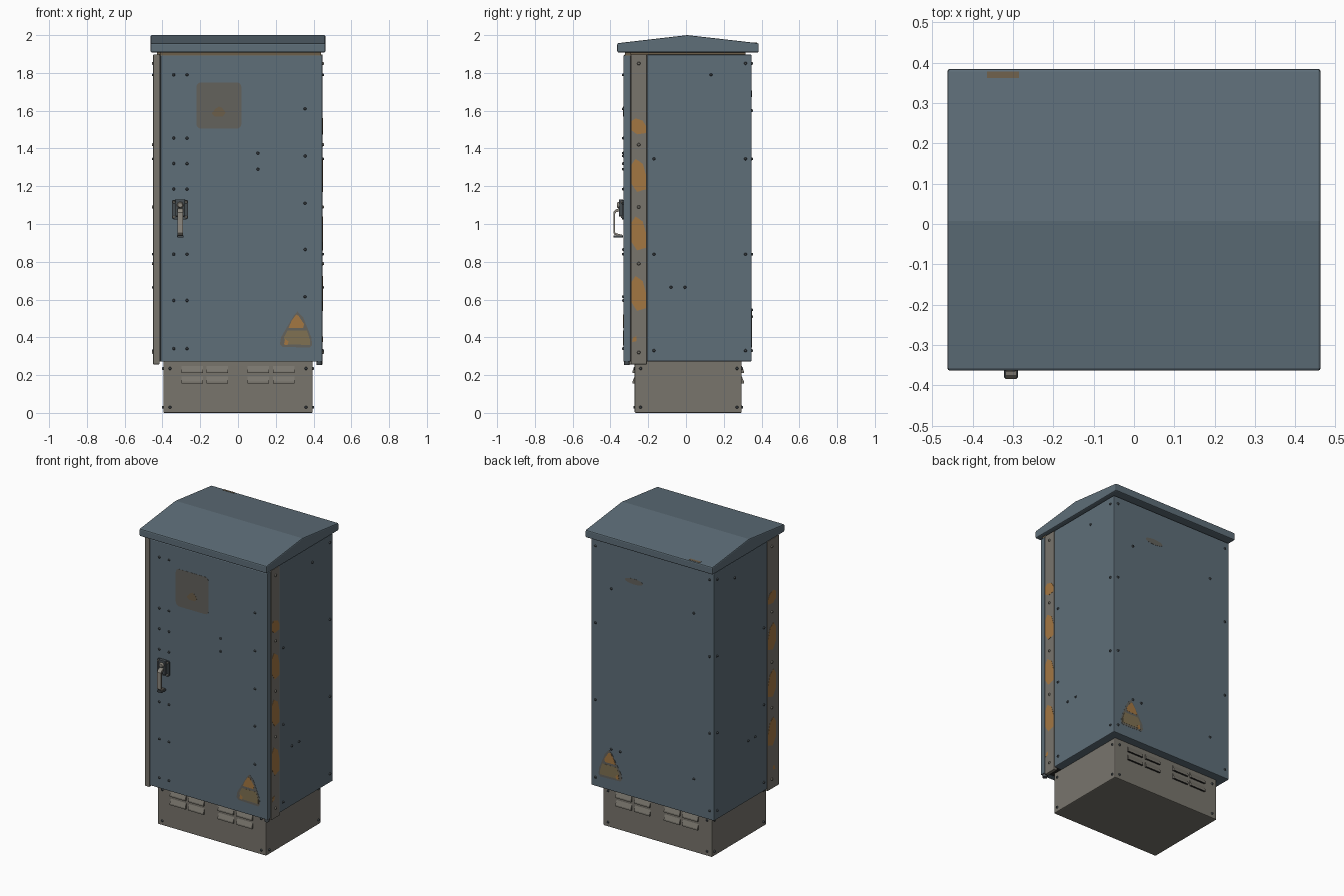
import bpy, bmesh, math
from mathutils import Vector, Matrix

if "Cube" in bpy.data.objects:
    bpy.data.objects.remove(bpy.data.objects["Cube"])


def mat(name, r, g, b):
    m = bpy.data.materials.new(name)
    m.diffuse_color = (r, g, b, 1)
    m.use_nodes = True
    m.node_tree.nodes["Principled BSDF"].inputs["Base Color"].default_value = m.diffuse_color
    return m


BLUE = mat("slate blue paint", .112, .156, .190)
GREY = mat("warm grey metal", .190, .178, .152)
ORANGE = mat("rust orange", .370, .185, .055)
TAN = mat("worn tan", .215, .165, .085)
FADED = mat("faded brown grey", .125, .122, .108)
BROWN = mat("dull brown", .150, .112, .068)
STEEL = mat("handle steel", .270, .250, .215)
DARK = mat("dark steel", .060, .072, .080)
SEAL = mat("black seal", .022, .022, .022)


def finish(name, bm, *mats, bevel=0, smooth=False):
    bmesh.ops.recalc_face_normals(bm, faces=bm.faces[:])
    me = bpy.data.meshes.new(name)
    bm.to_mesh(me)
    bm.free()
    ob = bpy.data.objects.new(name, me)
    bpy.context.collection.objects.link(ob)
    for m in mats:
        me.materials.append(m)
    if bevel:
        b = ob.modifiers.new("edge", 'BEVEL')
        b.width, b.segments, b.limit_method = bevel, 2, 'ANGLE'
        b.angle_limit = math.radians(40)
    if smooth:
        bpy.ops.object.select_all(action='DESELECT')
        ob.select_set(True)
        bpy.context.view_layer.objects.active = ob
        bpy.ops.object.shade_smooth_by_angle(angle=math.radians(35))
    return ob


def add_prism(bm, pts, axis, a, b):
    """Extrude a 2D outline along x (points are y,z) or y (points are x,z)."""
    place = (lambda p, t: (t, p[0], p[1])) if axis == 'x' else (lambda p, t: (p[0], t, p[1]))
    va = [bm.verts.new(place(p, a)) for p in pts]
    vb = [bm.verts.new(place(p, b)) for p in pts]
    n = len(pts)
    faces = [bm.faces.new(va), bm.faces.new(vb[::-1])]
    for i in range(n):
        j = (i + 1) % n
        faces.append(bm.faces.new((va[j], va[i], vb[i], vb[j])))
    return faces


def prism(name, pts, axis, a, b, m, bevel=0):
    bm = bmesh.new()
    add_prism(bm, pts, axis, a, b)
    return finish(name, bm, m, bevel=bevel)


def box(name, x0, x1, y0, y1, z0, z1, m, bevel=0):
    return prism(name, [(x0, z0), (x1, z0), (x1, z1), (x0, z1)], 'y', y0, y1, m, bevel)


def rounded(x0, x1, z0, z1, r, n=4):
    pts = []
    for k, (cx, cz) in enumerate([(x1 - r, z1 - r), (x0 + r, z1 - r), (x0 + r, z0 + r), (x1 - r, z0 + r)]):
        for i in range(n + 1):
            t = math.pi / 2 * (k + i / n)
            pts.append((cx + r * math.cos(t), cz + r * math.sin(t)))
    return pts


def studs(name, spots, normal, m, r=.008, h=.007, sides=10):
    bm = bmesh.new()
    nrm = Vector(normal)
    rot = nrm.to_track_quat('Z', 'Y').to_matrix().to_4x4()
    for p in spots:
        bmesh.ops.create_cone(bm, cap_ends=True, segments=sides, radius1=r, radius2=r * .65, depth=h,
                              matrix=Matrix.Translation(Vector(p) + nrm * h / 2) @ rot)
    return finish(name, bm, m, smooth=True)


# Plinth
PX, PY0, PY1 = .395, -.272, .295
box("plinth", -PX, PX, PY0, PY1, 0, .275, GREY, .006)
bm = bmesh.new()
for y, s in ((PY0, -1), (PY1, 1)):
    for zb in (.155, .21):
        for x in (-.298, -.166, .05, .186):
            prof = [(y - s * .002, zb + .042), (y + s * .012, zb + .010), (y + s * .012, zb), (y - s * .002, zb)]
            fs = add_prism(bm, prof, 'x', x, x + .113)
            for f in fs:
                if max(v.co.z for v in f.verts) < zb + .001:
                    f.material_index = 1
finish("plinth_louvres", bm, GREY, SEAL)
for y, s in ((PY0, -1), (PY1, 1)):
    studs("plinth_bolts", [(x, y, z) for x in (-.36, .36) for z in (.03, .235)], (0, s, 0), DARK)
for s in (-1, 1):
    studs("plinth_side_bolts", [(s * PX, y, z) for y in (-.24, .27) for z in (.03, .235)], (s, 0, 0), DARK)

# Cabinet shell, inner frame and neck below the roof
Z0, Z1 = .272, 1.897
BX, YB = .447, .347
box("cabinet_body", -BX, BX, -.205, YB, Z0, Z1, BLUE, .005)
box("inner_frame", -.438, .438, -.30, -.20, Z0 + .003, Z1, SEAL)
box("roof_neck", -.43, .43, -.30, .315, Z1 - .01, 1.925, BROWN)
box("door_head_strip", -.41, .44, -.322, -.29, Z1 - .005, 1.907, BROWN)

# Door
YD = -.331
box("door", -.409, .447, YD, -.296, Z0, Z1 - .004, BLUE, .004)
box("door_seal", -.416, -.405, -.322, -.29, Z0, Z1, SEAL)

# Grey corner strips
box("strip_right", .425, .448, -.292, -.207, .257, Z1, GREY, .003)
box("strip_left", -.449, -.416, -.327, -.207, .257, Z1, GREY, .003)
bm = bmesh.new()
bmesh.ops.create_cone(bm, cap_ends=True, segments=16, radius1=.014, radius2=.014, depth=.03,
                      matrix=Matrix.Translation((.43, -.313, .268)))
finish("hinge_pin", bm, DARK, smooth=True)

# Rust patches on the strips
patch = [(.03, 0), (.078, .08), (.078, .5), (.06, .85), (.022, 1), (0, .82), (0, .25)]
for s, x in ((1, .448), (-1, -.449)):
    for i, (za, zb) in enumerate(((.54, .725), (.86, 1.04), (1.17, 1.345), (1.475, 1.56))):
        fl = i == 3
        prism("strip_rust", [(-.289 + u, za + (zb - za) * v) for u, v in patch],
              'x', x - s * .002, x + s * .0012, ORANGE)
    prism("strip_rust_spot", [(-.285, .375), (-.262, .38), (-.262, .405), (-.28, .4)],
          'x', x - s * .002, x + s * .0012, ORANGE)
    studs("strip_bolts", [(x, -.25, z) for z in (.32, .79, 1.09, 1.42, 1.85)], (s, 0, 0), GREY, .009)

# Roof with a shallow ridge
prism("roof", [(-.364, 1.908), (.385, 1.908), (.385, 1.957), (.007, 2.0), (-.364, 1.957)],
      'x', -.463, .463, BLUE, .007)
prism("roof_scuff_back", [(.362, 1.957), (.378, 1.957), (.378, 1.9592), (.362, 1.961)],
      'x', -.365, -.285, BROWN)

# Faded square label on the door
prism("door_label", rounded(-.22, .018, 1.505, 1.75, .025), 'y', YD + .002, YD - .0012, FADED)
prism("door_label_stain", [(-.14, 1.585), (-.125, 1.57), (-.08, 1.57), (-.065, 1.59), (-.085, 1.615),
                           (-.1, 1.622), (-.12, 1.61)], 'y', YD + .002, YD - .002, BROWN)

# Worn triangular signs, front and back
tri = [(.235, .35), (.38, .345), (.393, .36), (.388, .4), (.345, .505), (.315, .537), (.295, .515),
       (.228, .40), (.222, .365)]
low = [(.25, .362), (.38, .36), (.38, .39), (.365, .435), (.262, .435), (.243, .40)]
cap = [(.268, .45), (.345, .45), (.35, .47), (.32, .515), (.308, .52), (.285, .49)]
chip = [(.243, .362), (.262, .358), (.268, .378), (.25, .39)]
for side, y, s in (("front", YD, -1), ("back", YB, 1)):
    prism("sign_" + side, tri, 'y', y - s * .002, y + s * .0012, FADED)
    prism("sign_lower_" + side, low, 'y', y - s * .002, y + s * .002, TAN)
    prism("sign_cap_" + side, cap, 'y', y - s * .002, y + s * .002, ORANGE)
    prism("sign_chip_" + side, chip, 'y', y - s * .002, y + s * .0028, ORANGE)
prism("back_stain", [(.135 + .065 * math.cos(a * math.pi / 8), 1.69 + .018 * math.sin(a * math.pi / 8))
                     for a in range(16)], 'y', YB - .002, YB + .0012, FADED)

# Panel bolts
door = [(.355, YD, z) for z in (1.61, 1.36, 1.11, .865, .615)]
door += [(x, YD, z) for x in (-.34, -.27) for z in (1.79, 1.455, 1.32, 1.185, .84, .595, .34)]
door += [(.105, YD, 1.375), (.105, YD, 1.29)]
studs("door_bolts", door, (0, -1, 0), DARK)
side = [(y, z) for y in (-.17, .315) for z in (1.345, .84, .33)]
side += [(.315, 1.85), (.132, 1.79), (-.08, .665), (-.006, .665)]
for s in (-1, 1):
    studs("side_bolts", [(s * BX, y, z) for y, z in side], (s, 0, 0), DARK)
back = [(x, YB, z) for x in (-.415, .415) for z in (1.85, 1.345, .84, .33)]
back += [(-.3, YB, 1.6), (-.3, YB, .51), (.3, YB, 1.6), (.3, YB, .545), (.235, YB, .545)]
studs("back_bolts", back, (0, 1, 0), DARK)

# Door handle
prism("handle_plate", rounded(-.35, -.264, 1.025, 1.128, .01), 'y', YD + .002, YD - .008, DARK)
studs("handle_plate_bolts", [(x, YD - .008, z) for x in (-.339, -.275) for z in (1.037, 1.116)],
      (0, -1, 0), STEEL, .007, .005)
box("handle_housing", -.332, -.28, -.356, YD, 1.04, 1.13, DARK, .005)
studs("handle_lock", [(-.306, -.354, 1.10)], (0, -1, 0), STEEL, .018, .012, 16)
prism("handle_lever", [(-.345, 1.085), (-.374, 1.076), (-.385, 1.062), (-.385, .952), (-.378, .943), (-.336, .932),
                       (-.336, .942), (-.372, .952), (-.376, .958), (-.376, 1.052), (-.37, 1.062), (-.345, 1.07)],
      'x', -.319, -.291, STEEL)
box("handle_tip", -.322, -.288, -.383, -.334, .928, .940, DARK, .003)
